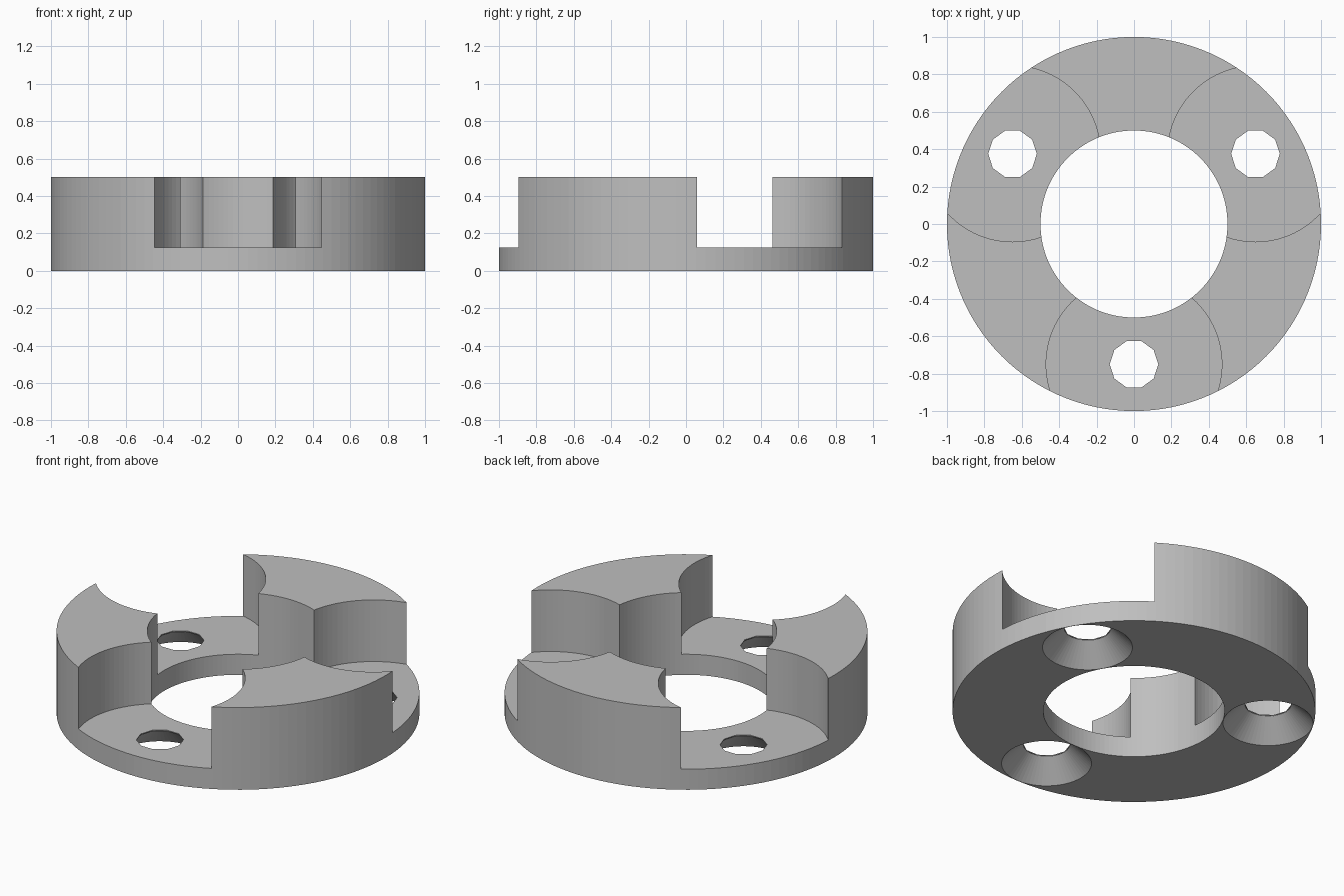
import bpy, bmesh, math
from mathutils import Matrix, Vector

cube = bpy.data.objects.get("Cube")
if cube:
    bpy.data.objects.remove(cube, do_unlink=True)

HEIGHT, FLOOR = 0.5, 0.125       # full height and pocket floor
OUTER, INNER = 1.0, 0.5          # ring radii
BOLT_CIRCLE = 0.75               # distance of the holes from the axis

grey = bpy.data.materials.new("light grey")
grey.use_nodes = True
colour = (0.52, 0.52, 0.52, 1)
grey.diffuse_color = colour
grey.node_tree.nodes["Principled BSDF"].inputs["Base Color"].default_value = colour


def add_object(name, bm):
    bmesh.ops.recalc_face_normals(bm, faces=bm.faces)
    mesh = bpy.data.meshes.new(name)
    bm.to_mesh(mesh)
    bm.free()
    mesh.materials.append(grey)
    obj = bpy.data.objects.new(name, mesh)
    bpy.context.collection.objects.link(obj)
    return obj


def frustum(name, x, y, z0, z1, r0, r1, sides):
    """Capped cylinder or cone between two heights, with a corner on +x."""
    bm = bmesh.new()
    place = Matrix.Translation((x, y, (z0 + z1) / 2)) @ Matrix.Rotation(math.pi / 2, 4, 'Z')
    bmesh.ops.create_cone(bm, cap_ends=True, segments=sides, radius1=r0,
                          radius2=r1, depth=z1 - z0, matrix=place)
    return add_object(name, bm)


def cut(body, cutter):
    cutter.hide_render = True
    mod = body.modifiers.new(cutter.name, 'BOOLEAN')
    mod.operation = 'DIFFERENCE'
    mod.solver = 'EXACT'
    mod.object = cutter
    bpy.context.view_layer.objects.active = body
    bpy.ops.object.modifier_apply(modifier=mod.name)
    bpy.data.objects.remove(cutter, do_unlink=True)


# Ring body
ring = frustum("flange_ring", 0, 0, 0, HEIGHT, OUTER, OUTER, 120)
cut(ring, frustum("bore_cutter", 0, 0, -0.1, HEIGHT + 0.1, INNER, INNER, 120))

# Three round pockets, each with a countersunk screw hole
for i in range(3):
    angle = math.radians(-90 + 120 * i)
    x, y = BOLT_CIRCLE * math.cos(angle), BOLT_CIRCLE * math.sin(angle)
    cut(ring, frustum("pocket_cutter", x, y, FLOOR, HEIGHT + 0.1, 0.47, 0.47, 96))
    cut(ring, frustum("hole_cutter", x, y, -0.1, HEIGHT, 0.13, 0.13, 10))
    cut(ring, frustum("countersink_cutter", x, y, -0.05, 0.12, 0.298, 0.128, 64))

for poly in ring.data.polygons:
    poly.use_smooth = False
